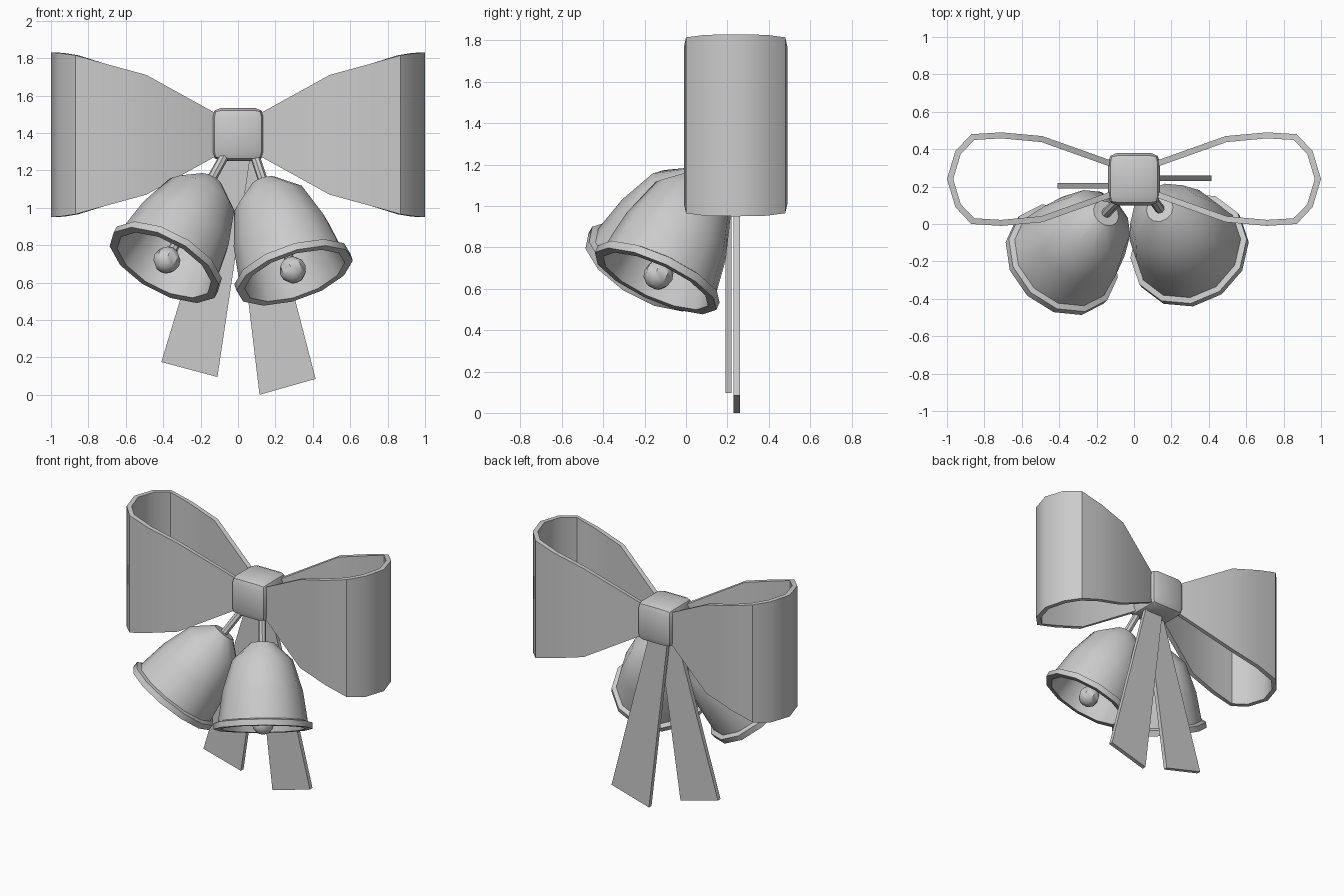
import bpy, bmesh, math
from mathutils import Vector

if "Cube" in bpy.data.objects:
    bpy.data.objects.remove(bpy.data.objects["Cube"], do_unlink=True)

grey = bpy.data.materials.new("plain_grey")
grey.use_nodes = True
grey.diffuse_color = (0.6, 0.6, 0.6, 1)
grey.node_tree.nodes["Principled BSDF"].inputs["Base Color"].default_value = (0.6, 0.6, 0.6, 1)


def finish(obj, angle=40):
    """Apply modifiers, give the material and smooth the shading."""
    bpy.ops.object.select_all(action='DESELECT')
    bpy.context.view_layer.objects.active = obj
    obj.select_set(True)
    bpy.ops.object.convert(target='MESH')
    obj.data.materials.clear()
    obj.data.materials.append(grey)
    bpy.ops.object.shade_smooth_by_angle(angle=math.radians(angle))


def make(name, bm):
    mesh = bpy.data.meshes.new(name)
    bm.to_mesh(mesh)
    bm.free()
    obj = bpy.data.objects.new(name, mesh)
    bpy.context.collection.objects.link(obj)
    return obj


# Bow loops: a flaring ribbon band, mirrored to the other side
half_path = [(.11, .095, .11), (.49, .23, .32), (.71, .25, .38), (.87, .24, .425),
             (.955, .15, .437), (1, 0, .44)]  # x, y offset, half height
path = half_path + [(x, -y, h) for x, y, h in reversed(half_path[:-1])]
bm = bmesh.new()
pairs = [[bm.verts.new((x, .24 + y, 1.39 + s * h)) for s in (-1, 1)] for x, y, h in path]
for (a, b), (c, d) in zip(pairs, pairs[1:]):
    bm.faces.new((a, b, d, c))
loops = make("bow_loops", bm)
solid = loops.modifiers.new("thickness", 'SOLIDIFY')
solid.thickness, solid.offset, solid.use_even_offset = .032, -1, True
loops.modifiers.new("mirror", 'MIRROR')
finish(loops)

# Knot: a rounded block
bm = bmesh.new()
bmesh.ops.create_cube(bm, size=1)
bmesh.ops.scale(bm, vec=(.28, .28, .285), verts=bm.verts)
knot = make("knot", bm)
knot.location = (0, .24, 1.392)
bevel = knot.modifiers.new("round", 'BEVEL')
bevel.width, bevel.segments = .05, 2
finish(knot)


# Ribbon tails: flat flaring strips
def tail(name, outline, y):
    bm = bmesh.new()
    face = bm.faces.new([bm.verts.new((x, y, z)) for x, z in outline])
    out = bmesh.ops.extrude_face_region(bm, geom=[face])
    bmesh.ops.translate(bm, vec=(0, .03, 0),
                        verts=[v for v in out["geom"] if isinstance(v, bmesh.types.BMVert)])
    bmesh.ops.recalc_face_normals(bm, faces=bm.faces)
    finish(make(name, bm), 20)


tail("right_tail", [(-.41, .175), (-.11, .095), (.07, 1.3), (-.07, 1.3)], .19)
tail("left_tail", [(.115, 0), (.415, .085), (.1, 1.3), (-.04, 1.3)], .23)


# Bells: lathed shell with lip, hanging rod and clapper, tilted along an axis
shell = [(0, .57), (.075, .57), (.2, .455), (.265, .25), (.295, .05), (.325, .04), (.325, 0),
         (.28, 0), (.255, .1), (.235, .25), (.17, .43), (.06, .535), (0, .535)]


def bell(side, rim_centre, axis):
    turn = Vector(axis).to_track_quat('Z', 'Y')
    centre = Vector(rim_centre)

    def place(obj):
        obj.rotation_mode = 'QUATERNION'
        obj.rotation_quaternion = turn
        obj.location = centre
        finish(obj)

    bm = bmesh.new()
    verts = [bm.verts.new((r, 0, z)) for r, z in shell]
    edges = [bm.edges.new(p) for p in zip(verts, verts[1:])]
    bmesh.ops.spin(bm, geom=verts + edges, axis=(0, 0, 1), cent=(0, 0, 0),
                   angle=math.tau, steps=12)
    bmesh.ops.remove_doubles(bm, verts=bm.verts, dist=.001)
    bmesh.ops.recalc_face_normals(bm, faces=bm.faces)
    place(make(side + "_bell", bm))

    bm = bmesh.new()
    bmesh.ops.create_uvsphere(bm, u_segments=8, v_segments=6, radius=.073)
    bmesh.ops.translate(bm, vec=(0, 0, .035), verts=bm.verts)
    place(make(side + "_clapper", bm))

    bm = bmesh.new()
    bmesh.ops.create_cone(bm, cap_ends=True, segments=8, radius1=.026, radius2=.026, depth=.73)
    bmesh.ops.translate(bm, vec=(0, 0, .415), verts=bm.verts)
    place(make(side + "_bell_rod", bm))


bell("right", (-.395, -.2, .693), (.43, .45, .78))
bell("left", (.303, -.147, .637), (-.29, .4, .87))
